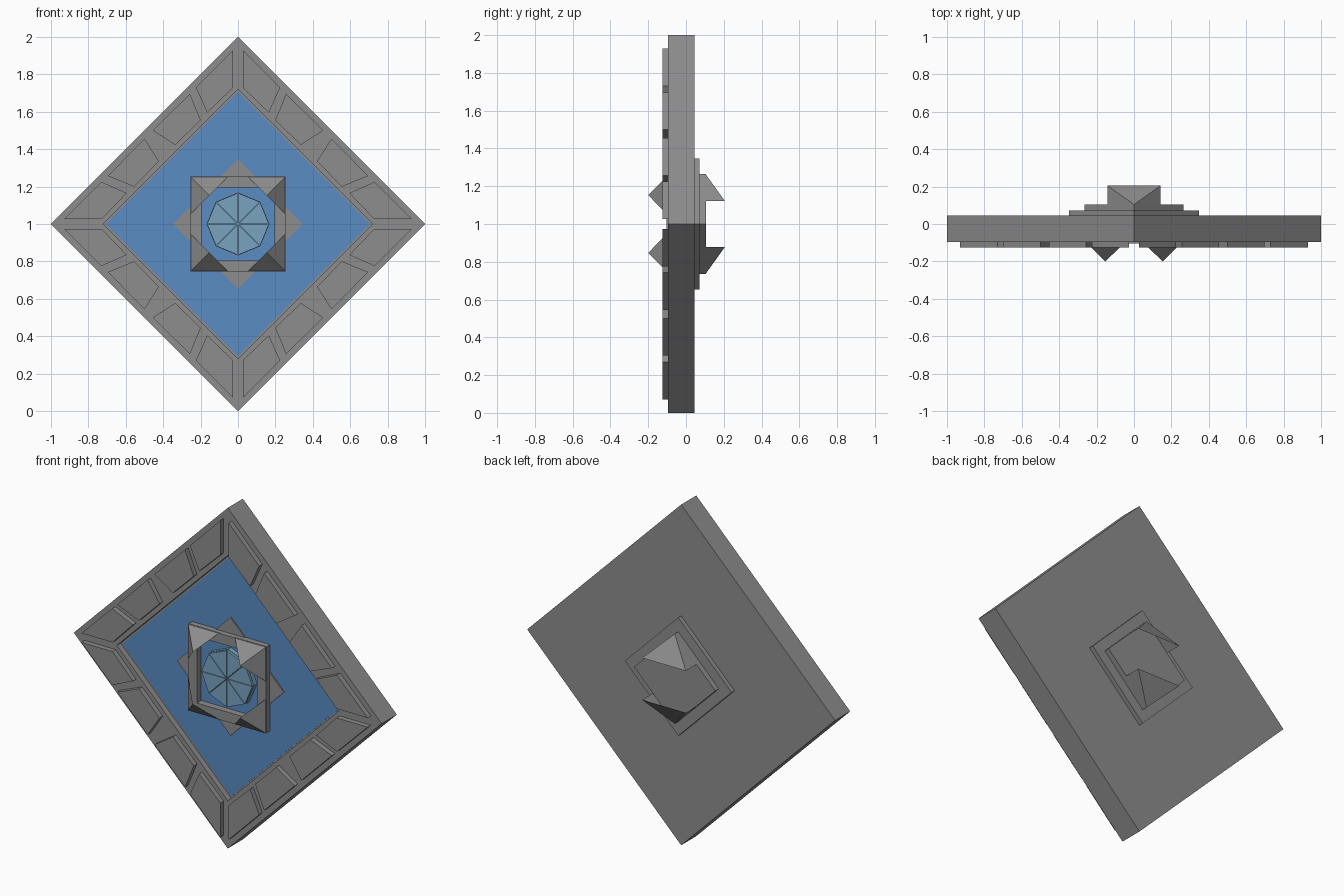
import bpy, bmesh, math
from mathutils import Vector

if "Cube" in bpy.data.objects:
    bpy.data.objects.remove(bpy.data.objects["Cube"])


def material(name, color):
    m = bpy.data.materials.new(name)
    m.diffuse_color = (*color, 1)
    m.use_nodes = True
    m.node_tree.nodes["Principled BSDF"].inputs["Base Color"].default_value = m.diffuse_color
    return m


STONE = material("dark_stone", (0.27, 0.27, 0.27))
BLUE = material("blue_field", (0.1, 0.262, 0.55))
PALE = material("pale_blue_gem", (0.19, 0.37, 0.53))


def make(name, verts, faces, mat=STONE, drop=()):
    """Mesh from (x, y, height from centre) points, raised to z = 1."""
    me = bpy.data.meshes.new(name)
    me.from_pydata([(x, y, z + 1) for x, y, z in verts], [], faces)
    bm = bmesh.new()
    bm.from_mesh(me)
    bmesh.ops.recalc_face_normals(bm, faces=bm.faces)
    bm.faces.ensure_lookup_table()
    bmesh.ops.delete(bm, geom=[bm.faces[i] for i in drop], context='FACES_ONLY')
    bm.to_mesh(me)
    bm.free()
    me.materials.append(mat)
    ob = bpy.data.objects.new(name, me)
    bpy.context.collection.objects.link(ob)
    return ob


def loft(name, loops, closed=False, mat=STONE):
    """Join equal-sized loops; cap the ends, or join last to first."""
    n, k = len(loops[0]), len(loops)
    verts = [p for loop in loops for p in loop]
    faces = []
    for a in range(k if closed else k - 1):
        b = (a + 1) % k
        for i in range(n):
            j = (i + 1) % n
            faces.append((a * n + i, a * n + j, b * n + j, b * n + i))
    if not closed:
        faces += [tuple(range(n)), tuple(range((k - 1) * n, k * n))]
    return make(name, verts, faces, mat)


def diamond(r, y):
    return [(r, y, 0), (0, y, r), (-r, y, 0), (0, y, -r)]


def square(r, y):
    return [(r, y, r), (-r, y, r), (-r, y, -r), (r, y, -r)]


def prism(name, outline, y0, y1, mat=STONE):
    return loft(name, [[(x, y, z) for x, z in outline] for y in (y0, y1)], mat=mat)


SIGNS = [(1, 1), (-1, 1), (-1, -1), (1, -1)]

# Slab with a shallow straight-walled front recess
loft("diamond_slab", [diamond(1, 0.045), diamond(1, -0.095),
                      diamond(0.72, -0.095), diamond(0.72, -0.06)])
# Blue field on the recess floor
loft("blue_field", [diamond(0.706, -0.055), diamond(0.706, -0.063)], mat=BLUE)

# Raised border panels: two outlines mirrored over all eight half-sides
panels = [[(0.027, 0.93), (0.027, 0.728), (0.165, 0.595), (0.225, 0.73)],
          [(0.257, 0.697), (0.2, 0.556), (0.335, 0.422), (0.455, 0.5)]]
for outline in panels:
    for sx, sz in SIGNS:
        for swap in (False, True):
            pts = [(z, x) if swap else (x, z) for x, z in outline]
            prism("border_panel", [(x * sx, z * sz) for x, z in pts], -0.125, -0.094)

# Four star points outside the square frame
for s in (1, -1):
    tip = [(0, 0.347 * s), (0.115, 0.232 * s), (-0.115, 0.232 * s)]
    prism("star_point", tip, -0.07, -0.06)
    prism("star_point", [(z, x) for x, z in tip], -0.07, -0.06)

# Flat square frame
loft("square_frame", [square(0.253, -0.06), square(0.253, -0.103),
                      square(0.195, -0.103), square(0.195, -0.06)], closed=True)

# Hollow corner spikes: half pyramids with the tip above the diagonal
for sx, sz in SIGNS:
    base = [(0.255, 0.255), (0.05, 0.255), (0.255, 0.05)]
    v = [(x * sx, -0.1, z * sz) for x, z in base] + [(0.153 * sx, -0.2, 0.153 * sz)]
    make("corner_spike", v, [(0, 1, 2), (0, 1, 3), (1, 2, 3), (2, 0, 3)], drop=(0, 2))

# Gem: octagon base with eight raised segments
ring = [Vector((math.cos(i * math.pi / 4), math.sin(i * math.pi / 4))) * 0.168
        for i in range(8)]
prism("gem_base", [tuple(p) for p in ring], -0.09, -0.06, PALE)
for i in range(8):
    tri = [Vector((0, 0)), ring[i], ring[(i + 1) % 8]]
    c = sum(tri, Vector((0, 0))) / 3
    prism("gem_segment", [tuple(c + (p - c) * 0.96) for p in tri], -0.104, -0.089, PALE)

# Stepped back plates
loft("back_plate_large", [diamond(0.347, 0.044), diamond(0.347, 0.072)])
loft("back_plate_small", [diamond(0.264, 0.07), diamond(0.264, 0.105)])

# Hollow back wedges rising from the plate corners, open towards the middle
for s in (1, -1):
    v = [(0, 0.104, 0.264 * s)]
    v += [(x, y, 0.123 * s) for x, y in
          ((-0.142, 0.104), (0.142, 0.104), (0.142, 0.205), (-0.142, 0.205))]
    make("back_wedge", v, [(1, 2, 3, 4), (0, 1, 2), (0, 2, 3), (0, 3, 4), (0, 4, 1)],
         drop=(0, 1))
